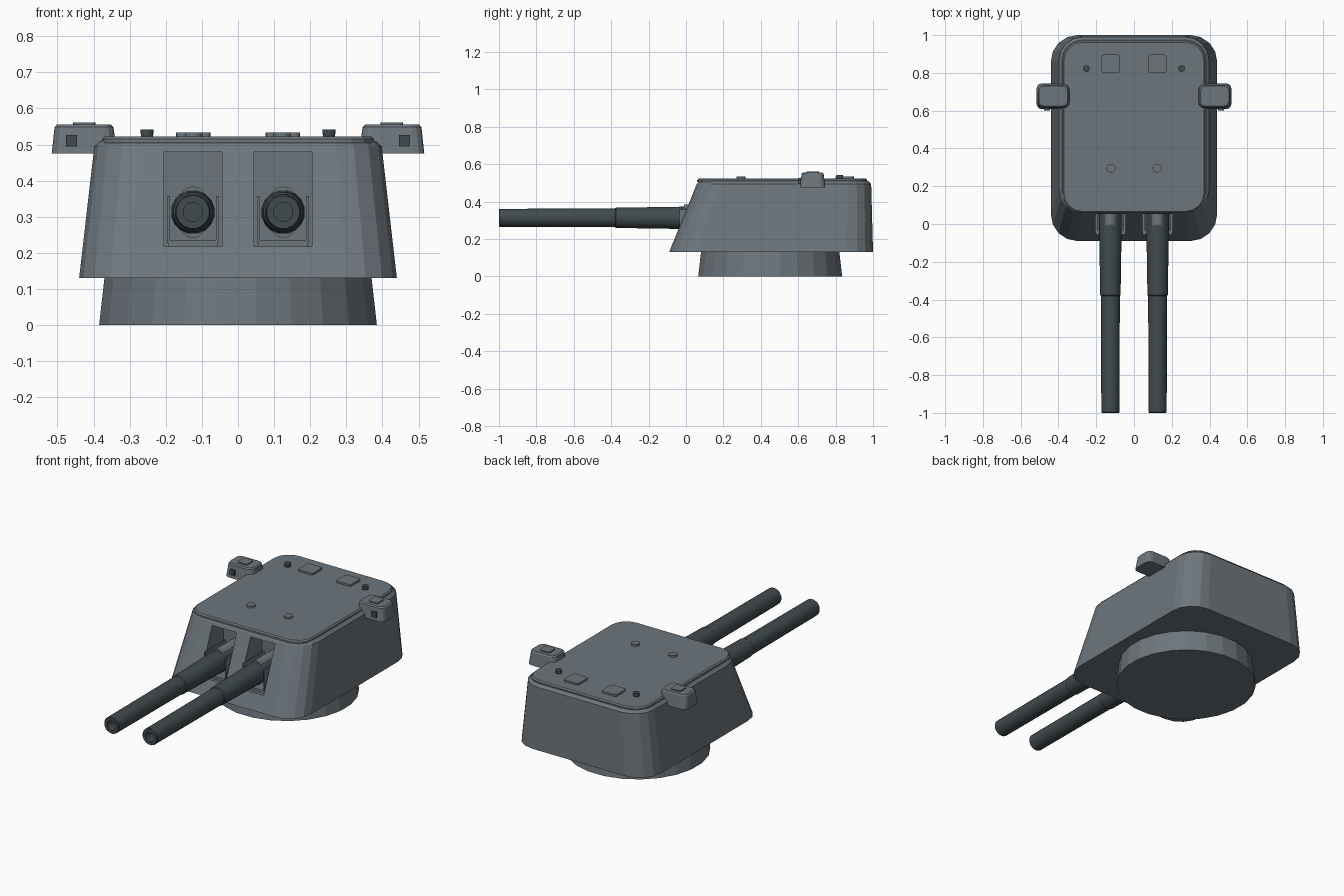
import bpy, bmesh, math
from mathutils import Vector

if "Cube" in bpy.data.objects:
    bpy.data.objects.remove(bpy.data.objects["Cube"])


def material(name, rgb):
    m = bpy.data.materials.new(name)
    m.diffuse_color = (*rgb, 1)
    m.use_nodes = True
    m.node_tree.nodes["Principled BSDF"].inputs["Base Color"].default_value = m.diffuse_color
    return m


GREY = material("hull grey", (0.155, 0.183, 0.204))
DARK = material("gunmetal", (0.052, 0.070, 0.076))


def finish(bm, name, mat):
    bmesh.ops.recalc_face_normals(bm, faces=bm.faces)
    me = bpy.data.meshes.new(name)
    bm.to_mesh(me)
    bm.free()
    me.materials.append(mat)
    ob = bpy.data.objects.new(name, me)
    bpy.context.collection.objects.link(ob)
    return ob


def rounded_rect(x0, x1, y0, y1, r, seg):
    pts = []
    for cx, cy, a in ((x1 - r, y1 - r, 0), (x0 + r, y1 - r, 90),
                      (x0 + r, y0 + r, 180), (x1 - r, y0 + r, 270)):
        for i in range(seg + 1):
            t = math.radians(a + 90 * i / seg)
            pts.append((cx + r * math.cos(t), cy + r * math.sin(t)))
    return pts


def loft(name, rings, mat, seg=4):
    """Rings of (x0, x1, y0, y1, corner radius, z), capped at both ends."""
    bm = bmesh.new()
    loops = [[bm.verts.new((x, y, r[5])) for x, y in rounded_rect(*r[:5], seg)] for r in rings]
    n = len(loops[0])
    for a, b in zip(loops, loops[1:]):
        for i in range(n):
            bm.faces.new((a[i], a[(i + 1) % n], b[(i + 1) % n], b[i]))
    bm.faces.new(loops[0])
    bm.faces.new(loops[-1])
    return finish(bm, name, mat)


def lathe(name, profile, centre, axis, sides, mat):
    """Turn (radius, distance) points about an axis; both ends capped."""
    bm = bmesh.new()
    rot = Vector((0, 0, 1)).rotation_difference(Vector(axis))
    loops = []
    for r, d in profile:
        loops.append([bm.verts.new(Vector(centre) + rot @ Vector((
            r * math.cos(2 * math.pi * (i + .5) / sides),
            r * math.sin(2 * math.pi * (i + .5) / sides), d))) for i in range(sides)])
    for a, b in zip(loops, loops[1:]):
        for i in range(sides):
            j = (i + 1) % sides
            bm.faces.new((a[i], a[j], b[j], b[i]))
    bm.faces.new(loops[0])
    bm.faces.new(loops[-1])
    return finish(bm, name, mat)


def box(name, x0, x1, y0, y1, z0, z1, mat):
    bm = bmesh.new()
    bmesh.ops.create_cube(bm, size=1)
    for v in bm.verts:
        v.co = ((x0 + x1) / 2 + v.co.x * (x1 - x0),
                (y0 + y1) / 2 + v.co.y * (y1 - y0),
                (z0 + z1) / 2 + v.co.z * (z1 - z0))
    return finish(bm, name, mat)


def sided(s, a, b):
    return sorted((s * a, s * b))


# Rotating base
lathe("base_ring", [(.388, 0), (.372, .14)], (0, .45, 0), (0, 0, 1), 24, GREY)

# Armoured gunhouse with sloped front
house = loft("gunhouse", [
    (-.44, .44, -.09, 1.0, .14, .13),
    (-.398, .398, .058, .99, .125, .495),
    (-.382, .382, .072, .975, .11, .51)], GREY)
loft("roof_plate", [
    (-.377, .377, .06, .968, .1, .505),
    (-.377, .377, .06, .968, .1, .515),
    (-.37, .37, .067, .961, .095, .522)], GREY)

# Gun ports cut through the front
for s in (-1, 1):
    cutter = box("port_cutter", *sided(s, .045, .205), -.3, .16, .217, .48, GREY)
    cutter.hide_render = True
    mod = house.modifiers.new("port", "BOOLEAN")
    mod.operation = "DIFFERENCE"
    mod.solver = "EXACT"
    mod.object = cutter
    bpy.context.view_layer.objects.active = house
    bpy.ops.object.modifier_apply(modifier=mod.name)
    bpy.data.objects.remove(cutter)

for s in (-1, 1):
    side = "right" if s > 0 else "left"
    gx = s * .125

    # Gun barrel with hollow muzzle
    barrel = lathe("barrel_" + side, [
        (.027, .10), (.027, 0), (.046, 0), (.049, .004), (.051, .62),
        (.055, .625), (.061, 1.0), (.061, 1.17)],
        (gx, -1, .313), (0, 1, 0), 16, DARK)
    bpy.ops.object.select_all(action="DESELECT")
    barrel.select_set(True)
    bpy.context.view_layer.objects.active = barrel
    bpy.ops.object.shade_smooth_by_angle(angle=math.radians(35))

    # Cradle and recoil cylinders inside the port
    for z in (.275, .350):
        lathe("recoil_cylinder_" + side, [(.034, 0), (.034, .18)],
              (gx, -.01, z), (0, 1, 0), 14, GREY)
    for c in (-.068, .068):
        box("cradle_cheek_" + side, gx + c - .004, gx + c + .004, -.035, .165, .228, .358, GREY)
    box("cradle_floor_" + side, gx - .068, gx + .068, -.035, .165, .216, .234, GREY)

    # Rangefinder housing, cap and lens
    loft("rangefinder_" + side, [
        (*sided(s, .335, .516), .608, .745, .03, .475),
        (*sided(s, .345, .508), .618, .736, .03, .548),
        (*sided(s, .352, .502), .625, .73, .026, .555)], GREY, 3)
    loft("rangefinder_cap_" + side, [
        (*sided(s, .395, .457), .645, .71, .01, .55),
        (*sided(s, .395, .457), .645, .71, .01, .561)], GREY, 2)
    box("rangefinder_lens_" + side, *sided(s, .446, .477), .602, .64, .495, .526, DARK)

    # Roof fittings
    loft("roof_hatch_" + side, [
        (*sided(s, .076, .172), .80, .897, .012, .515),
        (*sided(s, .076, .172), .80, .897, .012, .533)], GREY, 2)
    lathe("periscope_" + side, [(.016, 0), (.018, .012), (.018, .025)],
          (s * .252, .823, .517), (0, 0, 1), 12, DARK)
    lathe("roof_vent_" + side, [(.024, 0), (.024, .016)],
          (s * .122, .295, .517), (0, 0, 1), 14, GREY)
